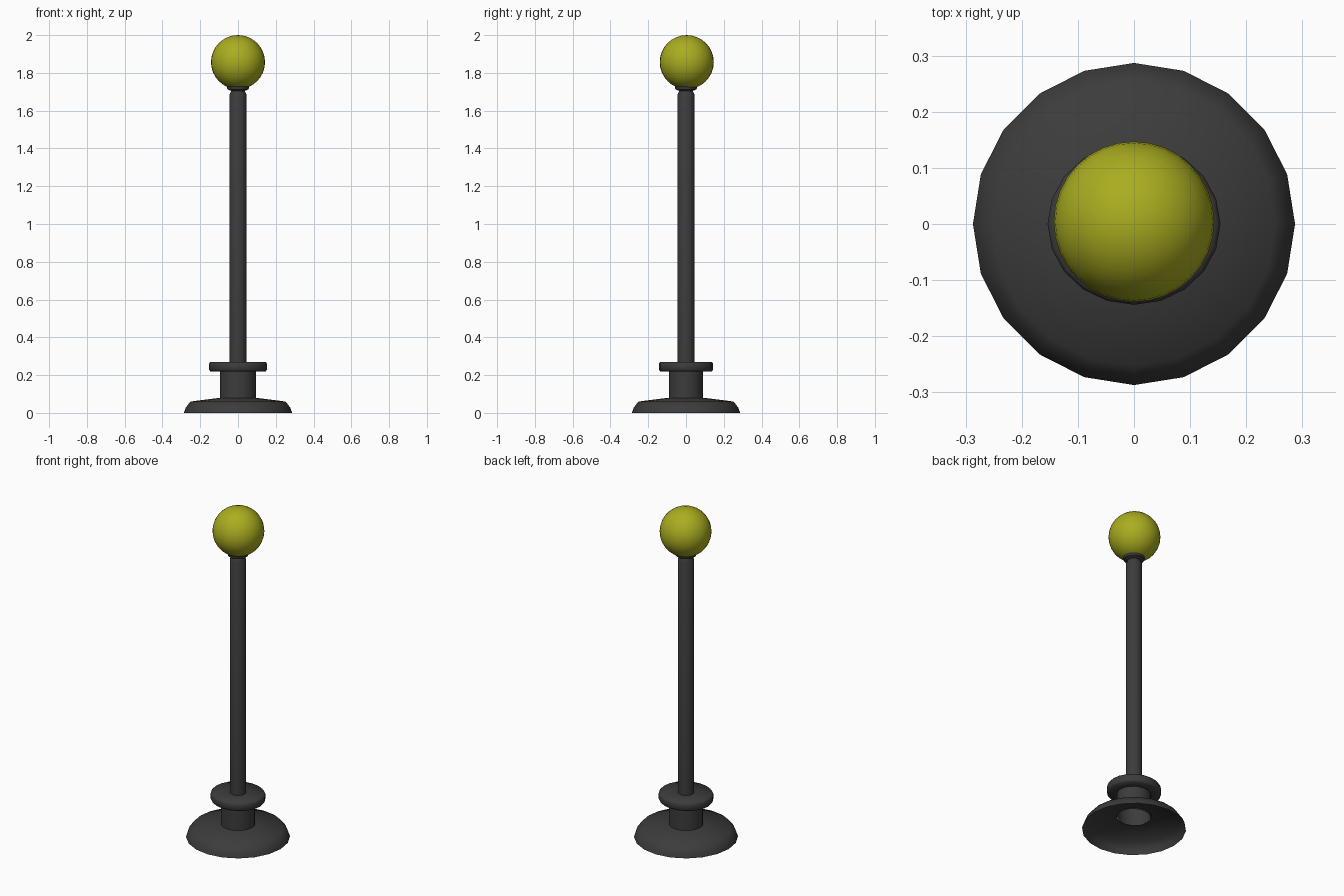
import bpy, bmesh, math

if "Cube" in bpy.data.objects:
    bpy.data.objects.remove(bpy.data.objects["Cube"])


def material(name, rgb):
    m = bpy.data.materials.new(name)
    m.diffuse_color = (*rgb, 1)
    m.use_nodes = True
    m.node_tree.nodes["Principled BSDF"].inputs["Base Color"].default_value = m.diffuse_color
    return m


dark = material("dark_metal", (0.045, 0.045, 0.045))
yellow = material("yellow_ball", (0.40, 0.42, 0.014))


def finish(obj, mat, angle=40):
    obj.data.materials.append(mat)
    bpy.ops.object.select_all(action='DESELECT')
    obj.select_set(True)
    bpy.context.view_layer.objects.active = obj
    bpy.ops.object.shade_smooth_by_angle(angle=math.radians(angle))


def lathe(name, profile, sides, mat, y_scale=1.0, angle=40):
    """Revolve an open (radius, height) profile around z."""
    bm = bmesh.new()
    rings = []
    for r, z in profile:
        rings.append([bm.verts.new((r * math.cos(2 * math.pi * i / sides),
                                    r * math.sin(2 * math.pi * i / sides) * y_scale, z))
                      for i in range(sides)])
    for low, high in zip(rings, rings[1:]):
        for i in range(sides):
            j = (i + 1) % sides
            bm.faces.new((low[i], low[j], high[j], high[i]))
    mesh = bpy.data.meshes.new(name)
    bm.to_mesh(mesh)
    bm.free()
    obj = bpy.data.objects.new(name, mesh)
    bpy.context.collection.objects.link(obj)
    finish(obj, mat, angle)


# Hollow flared foot, open underneath
lathe("base", [(0.287, 0), (0.277, 0.027), (0.252, 0.06), (0.095, 0.08)], 20, dark, angle=60)

# Hollow neck and the collar on top of it
lathe("neck", [(0.096, 0.075), (0.096, 0.225)], 20, dark, 0.935)
lathe("collar", [(0.096, 0.22), (0.147, 0.22), (0.154, 0.23), (0.154, 0.26),
                 (0.147, 0.27), (0.04, 0.27)], 20, dark, 0.935, 60)

# Pole with a rounded shoulder and a small cup under the ball
lathe("pole", [(0.045, 0.26), (0.045, 1.685), (0.036, 1.705)], 20, dark)
lathe("ball_cup", [(0.036, 1.705), (0.056, 1.713), (0.059, 1.728), (0.04, 1.735)], 20, dark)

# Ball finial
bpy.ops.mesh.primitive_uv_sphere_add(segments=32, ring_count=16, radius=0.143,
                                     location=(0, 0.004, 1.857))
ball = bpy.context.object
ball.name = "ball"
finish(ball, yellow, 60)
